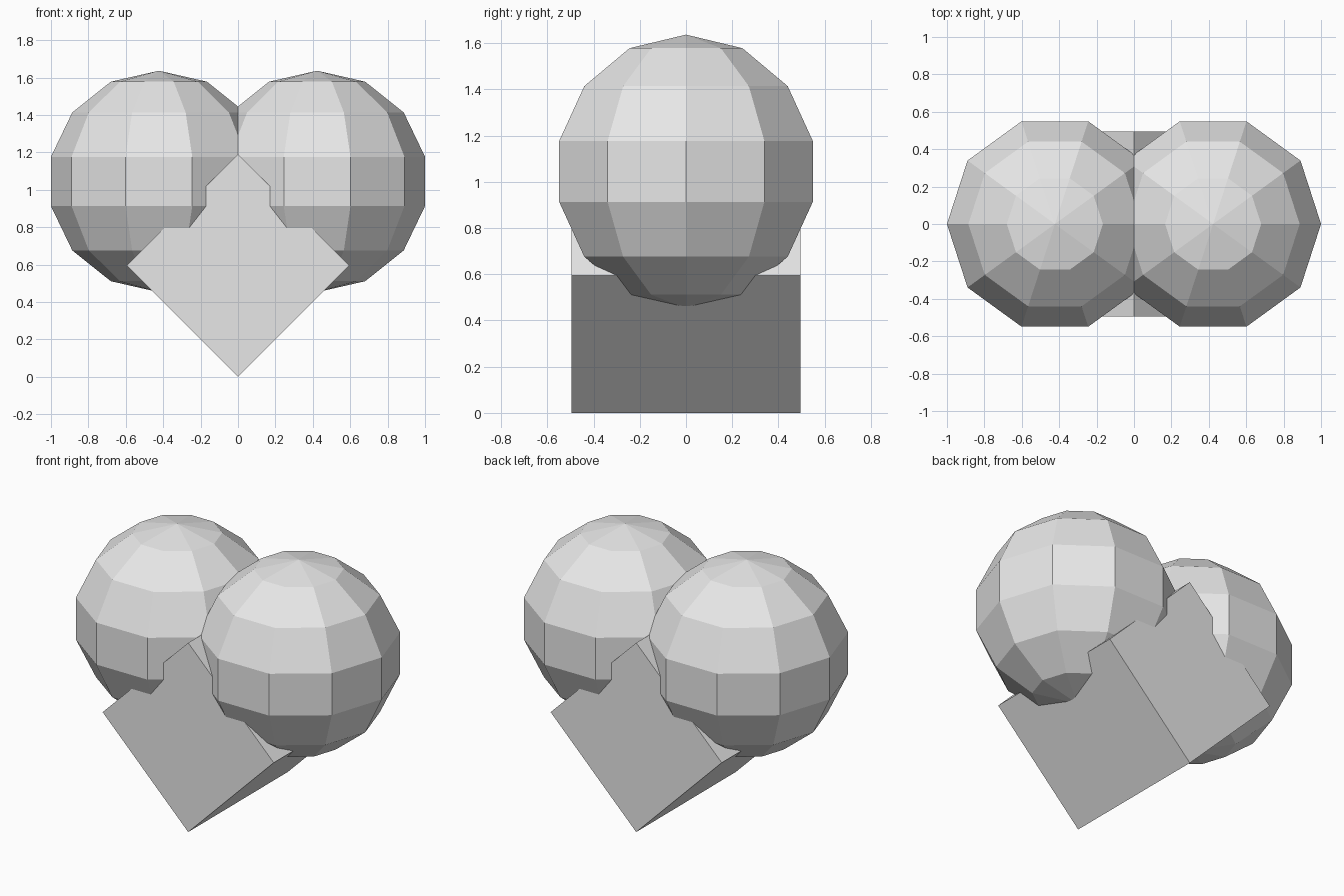
import bpy, bmesh, math
from mathutils import Matrix

if "Cube" in bpy.data.objects:
    bpy.data.objects.remove(bpy.data.objects["Cube"])

grey = bpy.data.materials.new("light_grey")
grey.diffuse_color = (0.8, 0.8, 0.8, 1)
grey.use_nodes = True
grey.node_tree.nodes["Principled BSDF"].inputs["Base Color"].default_value = grey.diffuse_color


def add_object(name, bm):
    mesh = bpy.data.meshes.new(name)
    bm.to_mesh(mesh)
    bm.free()
    mesh.materials.append(grey)
    obj = bpy.data.objects.new(name, mesh)
    bpy.context.collection.objects.link(obj)
    return obj


# Heart point: square block standing on its long edge
HALF_DIAGONAL = 0.595
side = HALF_DIAGONAL * math.sqrt(2)
bm = bmesh.new()
bmesh.ops.create_cube(bm, size=1)
bmesh.ops.scale(bm, vec=(side, 0.99, side), verts=bm.verts)
bmesh.ops.rotate(bm, matrix=Matrix.Rotation(math.pi / 4, 3, 'Y'), verts=bm.verts)
bmesh.ops.translate(bm, vec=(0, 0, HALF_DIAGONAL), verts=bm.verts)
add_object("heart_point", bm)

# Heart lobes: two faceted ten-sided spheres, a corner pointing outward
for name, sign in (("right_lobe", 1), ("left_lobe", -1)):
    bm = bmesh.new()
    bmesh.ops.create_uvsphere(bm, u_segments=10, v_segments=7, radius=0.592)
    rim = max(bm.verts, key=lambda v: v.co.xy.length)
    turn = -math.atan2(rim.co.y, rim.co.x)
    bmesh.ops.rotate(bm, matrix=Matrix.Rotation(turn, 3, 'Z'), verts=bm.verts)
    bmesh.ops.translate(bm, vec=(sign * 0.423, 0, 1.045), verts=bm.verts)
    add_object(name, bm)
